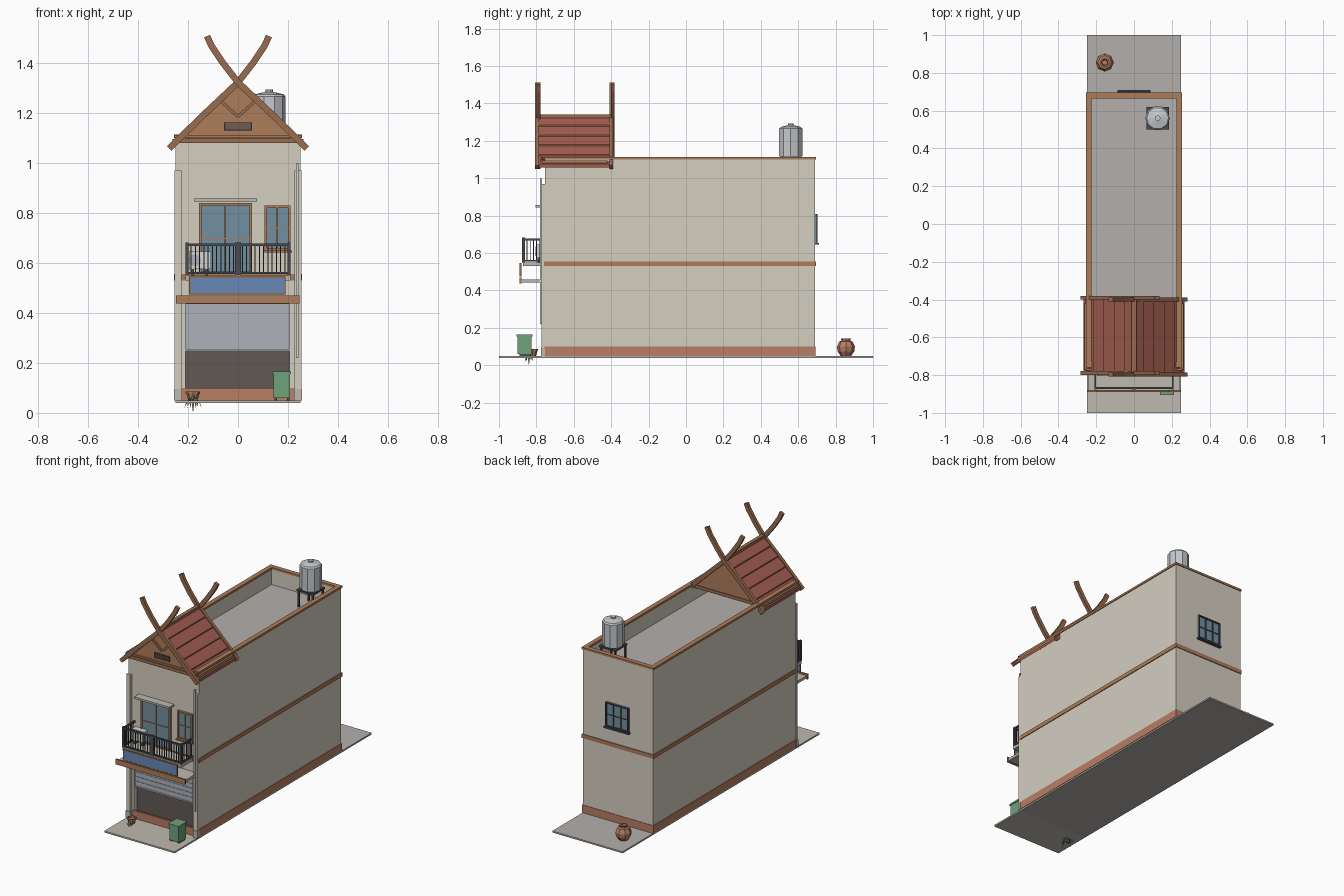
import bpy, bmesh, math, random
from mathutils import Vector, Matrix

if "Cube" in bpy.data.objects:
    bpy.data.objects.remove(bpy.data.objects["Cube"])
random.seed(4)


def mat(name, r, g, b):
    m = bpy.data.materials.new(name)
    m.diffuse_color = (r, g, b, 1)
    m.use_nodes = True
    m.node_tree.nodes["Principled BSDF"].inputs["Base Color"].default_value = m.diffuse_color
    return m


WALL = mat("cream_plaster", .66, .62, .53)
BRICK = mat("brick_red", .48, .21, .13)
TRIM = mat("brown_trim", .42, .20, .10)
WOOD = mat("dark_wood", .32, .15, .08)
ROOF = mat("roof_red", .36, .11, .08)
GLASS = mat("blue_glass", .17, .28, .35)
IRON = mat("dark_iron", .07, .07, .08)
DARK = mat("dark_interior", .12, .10, .09)
GREY = mat("concrete", .45, .43, .41)
PAVE = mat("pavement", .52, .49, .43)
STEEL = mat("steel", .56, .58, .61)
SHUT = mat("shutter_grey", .42, .45, .49)
BLUE = mat("sign_blue", .14, .25, .47)
GREEN = mat("bin_green", .16, .36, .20)
LEAF = mat("leaf_green", .16, .28, .10)
WHITE = mat("off_white", .66, .66, .63)


def finish(name, bm, m):
    bmesh.ops.recalc_face_normals(bm, faces=bm.faces)
    me = bpy.data.meshes.new(name)
    bm.to_mesh(me)
    bm.free()
    me.materials.append(m)
    ob = bpy.data.objects.new(name, me)
    bpy.context.collection.objects.link(ob)
    return ob


def boxes(name, m, *items):
    """One object from boxes given as (x0, x1, y0, y1, z0, z1)."""
    bm = bmesh.new()
    for x0, x1, y0, y1, z0, z1 in items:
        mx = Matrix.Translation(((x0 + x1) / 2, (y0 + y1) / 2, (z0 + z1) / 2))
        mx = mx @ Matrix.Diagonal((x1 - x0, y1 - y0, z1 - z0, 1))
        bmesh.ops.create_cube(bm, size=1, matrix=mx)
    return finish(name, bm, m)


def prism(name, m, pts, y0, y1):
    """Extrude an xz outline along y."""
    bm = bmesh.new()
    f = bm.faces.new([bm.verts.new((x, y0, z)) for x, z in pts])
    r = bmesh.ops.extrude_face_region(bm, geom=[f])
    vs = [g for g in r["geom"] if isinstance(g, bmesh.types.BMVert)]
    bmesh.ops.translate(bm, verts=vs, vec=(0, y1 - y0, 0))
    return finish(name, bm, m)


def ribbon(path, w):
    """Outline of a strip of width w following a path."""
    up, lo = [], []
    for i, p in enumerate(path):
        a, b = path[max(i - 1, 0)], path[min(i + 1, len(path) - 1)]
        d = Vector((b[0] - a[0], b[1] - a[1])).normalized() * w / 2
        up.append((p[0] - d.y, p[1] + d.x))
        lo.append((p[0] + d.y, p[1] - d.x))
    return up + lo[::-1]


def lathe(name, m, profile, n, x, y):
    """Spin an (r, z) profile into a faceted solid."""
    bm = bmesh.new()
    rings = [[bm.verts.new((x + r * math.cos(2 * math.pi * k / n),
                            y + r * math.sin(2 * math.pi * k / n), z))
              for k in range(n)] for r, z in profile]
    for a, b in zip(rings, rings[1:]):
        for k in range(n):
            bm.faces.new((a[k], a[(k + 1) % n], b[(k + 1) % n], b[k]))
    bm.faces.new(rings[0])
    bm.faces.new(rings[-1])
    return finish(name, bm, m)


def window(name, x0, x1, z0, z1, y, s, cols, rows, m, t=.01):
    """Framed glazing on a wall at y, facing s along y."""
    def yy(d):
        return tuple(sorted((y, y + s * d)))
    boxes(name + "_glass", GLASS, (x0, x1, *yy(.006), z0, z1))
    f = [(x0, x0 + t, *yy(.014), z0, z1), (x1 - t, x1, *yy(.014), z0, z1),
         (x0 + t, x1 - t, *yy(.014), z1 - t, z1), (x0 + t, x1 - t, *yy(.014), z0, z0 + t)]
    for i in range(1, cols):
        x = x0 + (x1 - x0) * i / cols
        f.append((x - .003, x + .003, *yy(.012), z0 + t, z1 - t))
    for i in range(1, rows):
        z = z0 + (z1 - z0) * i / rows
        f.append((x0 + t, x1 - t, *yy(.011), z - .002, z + .002))
    boxes(name + "_frame", m, *f)


# Ground and main walls
boxes("rear_yard", GREY, (-.25, .25, -.75, 1, .04, .05))
boxes("front_pavement", PAVE, (-.25, .25, -1, -.75, .04, .05))
boxes("building_body", WALL, (-.25, .25, -.72, .69, .05, .99))
boxes("front_wall", WALL, (-.25, -.21, -.755, -.72, .05, .435),
      (.205, .25, -.755, -.72, .05, .435), (-.25, .25, -.755, -.72, .435, 1.1))
boxes("parapet", WALL, (-.25, -.23, -.72, .69, .99, 1.1),
      (.23, .25, -.72, .69, .99, 1.1), (-.23, .23, .67, .69, .99, 1.1))
boxes("roof_deck", GREY, (-.23, .23, -.72, .67, .99, 1.0))


def band(name, m, z0, z1, o, i):
    boxes(name, m, (-.25 - o, -.25 + i, -.755 - o, .69 + o, z0, z1),
          (.25 - i, .25 + o, -.755 - o, .69 + o, z0, z1),
          (-.25 + i, .25 - i, .69 - i, .69 + o, z0, z1),
          (-.25 + i, .25 - i, -.755 - o, -.755 + i, z0, z1))


band("base_band", BRICK, .05, .1, .003, .01)
band("floor_band", TRIM, .53, .555, .005, .01)
band("parapet_cap", TRIM, 1.1, 1.113, .005, .025)
boxes("front_pilasters", WALL, *[(c - .014, c + .014, -.772, -.755, .05, .97) for c in (-.239, .239)])
boxes("pilaster_feet", PAVE, *[(c - .016, c + .016, -.776, -.755, .05, .095) for c in (-.239, .239)])
boxes("drain_pipe", WHITE, (.231, .241, -.78, -.77, .22, 1.0))

# Shop front with part-raised shutter
boxes("shop_interior", DARK, (-.21, .205, -.726, -.72, .05, .435))
boxes("shutter_slats", SHUT, *[(-.21, .205, -.742 - .003 * (i % 2), -.73, .255 + i * .015, .27 + i * .015)
                               for i in range(12)])
boxes("shutter_bottom_bar", STEEL, (-.21, .205, -.75, -.73, .248, .255))

# Street canopy and blank sign board
boxes("canopy_slab", PAVE, (-.24, .24, -.88, -.755, .443, .46))
boxes("canopy_fascia", TRIM, (-.248, .245, -.89, -.88, .437, .47))
boxes("sign_board", BLUE, (-.19, .185, -.888, -.88, .48, .54))
boxes("sign_frame", WOOD, (-.195, .19, -.889, -.879, .474, .48), (-.195, .19, -.889, -.879, .54, .546),
      (-.195, -.19, -.889, -.879, .48, .54), (.185, .19, -.889, -.879, .48, .54))

# Balcony with iron railing
boxes("balcony_slab", PAVE, (-.21, .21, -.872, -.755, .53, .55))
rail = []
for z0, z1 in ((.555, .563), (.668, .678)):
    rail.append((-.21, .21, -.874, -.864, z0, z1))
    rail += [(c - .005, c + .005, -.864, -.755, z0, z1) for c in (-.205, .205)]
rail += [(c - .006, c + .006, -.876, -.862, .55, .682) for c in (-.204, -.006, .006, .204)]
rail += [(c - .002, c + .002, -.871, -.867, .56, .67) for c in [-.204 + .017 * i for i in range(25)]]
rail += [(c - .002, c + .002, y - .002, y + .002, .56, .67)
         for c in (-.205, .205) for y in [-.85 + .017 * i for i in range(6)]]
boxes("balcony_railing", IRON, *rail)

# Doors and windows
window("balcony_door", -.155, .055, .555, .84, -.755, -1, 2, 2, TRIM)
window("front_window", .105, .21, .65, .83, -.755, -1, 2, 2, TRIM)
boxes("front_window_sill", TRIM, (.1, .215, -.775, -.755, .642, .65))
boxes("door_hood", PAVE, (-.175, .075, -.805, -.755, .845, .857))
window("back_window", -.082, .082, .655, .81, .69, 1, 3, 2, IRON, .007)
boxes("back_window_sill", IRON, (-.088, .088, .69, .71, .645, .655))

# Air conditioner
boxes("air_conditioner", WHITE, (-.195, -.108, -.8, -.762, .575, .645))
bm = bmesh.new()
bmesh.ops.create_cone(bm, cap_ends=True, segments=12, radius1=.025, radius2=.025, depth=.006,
                      matrix=Matrix.Translation((-.172, -.802, .61)) @ Matrix.Rotation(math.pi / 2, 4, 'X'))
finish("air_conditioner_fan", bm, SHUT)
boxes("air_conditioner_feet", IRON, (-.185, -.175, -.795, -.765, .55, .575), (-.13, -.12, -.795, -.765, .55, .575))

# Gable roof in lapped courses
for s, side in ((-1, "left"), (1, "right")):
    n, top, bot = 5, [], []
    for i in range(n):
        a, b = i / n, (i + 1) / n
        top += [(s * .268 * a, 1.328 - .26 * a), (s * .268 * b, 1.336 - .26 * b)]
    bot = [(s * .268, 1.057), (0, 1.314)]
    prism("roof_" + side, ROOF, top + bot, -.785, -.4)
    boxes("eave_beam_" + side, TRIM, tuple(sorted((s * .24, s * .262))) + (-.77, -.42, 1.073, 1.095))
    path = [(-.275, 1.058), (-.14, 1.19), (0, 1.322), (.062, 1.402), (.106, 1.468), (.124, 1.507)]
    path = [(s * x, z) for x, z in path]
    for y, end in ((-.803, "front"), (-.405, "back")):
        y += .004 * s
        prism("crossed_bargeboard_%s_%s" % (end, side), WOOD, ribbon(path, .026), y, y + .02)
    prism("gable_brace_" + side, WOOD, ribbon([(0, 1.185), (s * .075, 1.253)], .012), -.778, -.765)
boxes("ridge_cap", WOOD, (-.012, .012, -.785, -.4, 1.322, 1.34))
tri = [(-.24, 1.085), (.24, 1.085), (0, 1.318)]
prism("front_gable", TRIM, tri, -.768, -.756)
prism("back_gable", TRIM, tri, -.425, -.412)
boxes("gable_tie_beams", WOOD, (-.252, .252, -.778, -.76, 1.08, 1.1), (-.245, .245, -.43, -.408, 1.08, 1.1))
boxes("gable_moulding", TRIM, (-.255, .255, -.776, -.764, 1.102, 1.112))
boxes("gable_vent", IRON, (-.055, .055, -.776, -.766, 1.13, 1.162))
boxes("gable_vent_slats", WOOD, *[(-.05, .05, -.779, -.774, z, z + .003) for z in (1.138, 1.146, 1.154)])

# Water tank on a stand
boxes("tank_stand", IRON, (.065, .185, .5, .62, 1.103, 1.113),
      *[(x - .005, x + .005, y - .005, y + .005, 1.0, 1.103) for x in (.075, .175) for y in (.51, .61)])
lathe("water_tank", STEEL, [(.06, 1.113), (.065, 1.12), (.065, 1.265), (.058, 1.274), (.015, 1.284), (.015, 1.293)],
      10, .125, .56)

# Street and yard props
boxes("bin_body", GREEN, (.142, .208, -.9, -.825, .06, .155))
boxes("bin_lid", GREEN, (.138, .212, -.905, -.82, .155, .166))
boxes("bin_feet", IRON, (.145, .155, -.89, -.83, .05, .06), (.195, .205, -.89, -.83, .05, .06))
lathe("clay_jar", BRICK, [(.028, .05), (.045, .075), (.048, .1), (.036, .127), (.024, .131), (.026, .142), (.018, .142), (.014, .12)],
      8, -.155, .855)
lathe("plant_pot", TRIM, [(.018, .05), (.026, .078), (.029, .078), (.029, .086), (.022, .086), (.02, .078)], 8, -.18, -.82)
# Drooping leaves spread down past the pavement
bm = bmesh.new()
for i in range(12):
    a = 2 * math.pi * i / 12
    d, t = Vector((math.cos(a), math.sin(a), 0)), Vector((-math.sin(a), math.cos(a), 0))
    base = Vector((-.18, -.84, .07))
    tip = base + d * random.uniform(.02, .045) + Vector((0, 0, -.07 if i % 3 == 0 else random.uniform(-.055, -.03)))
    mid = base.lerp(tip, .5) + d * .008
    bm.faces.new([bm.verts.new(v) for v in (base, mid + t * .005, tip, mid - t * .005)])
finish("plant_leaves", bm, LEAF)
